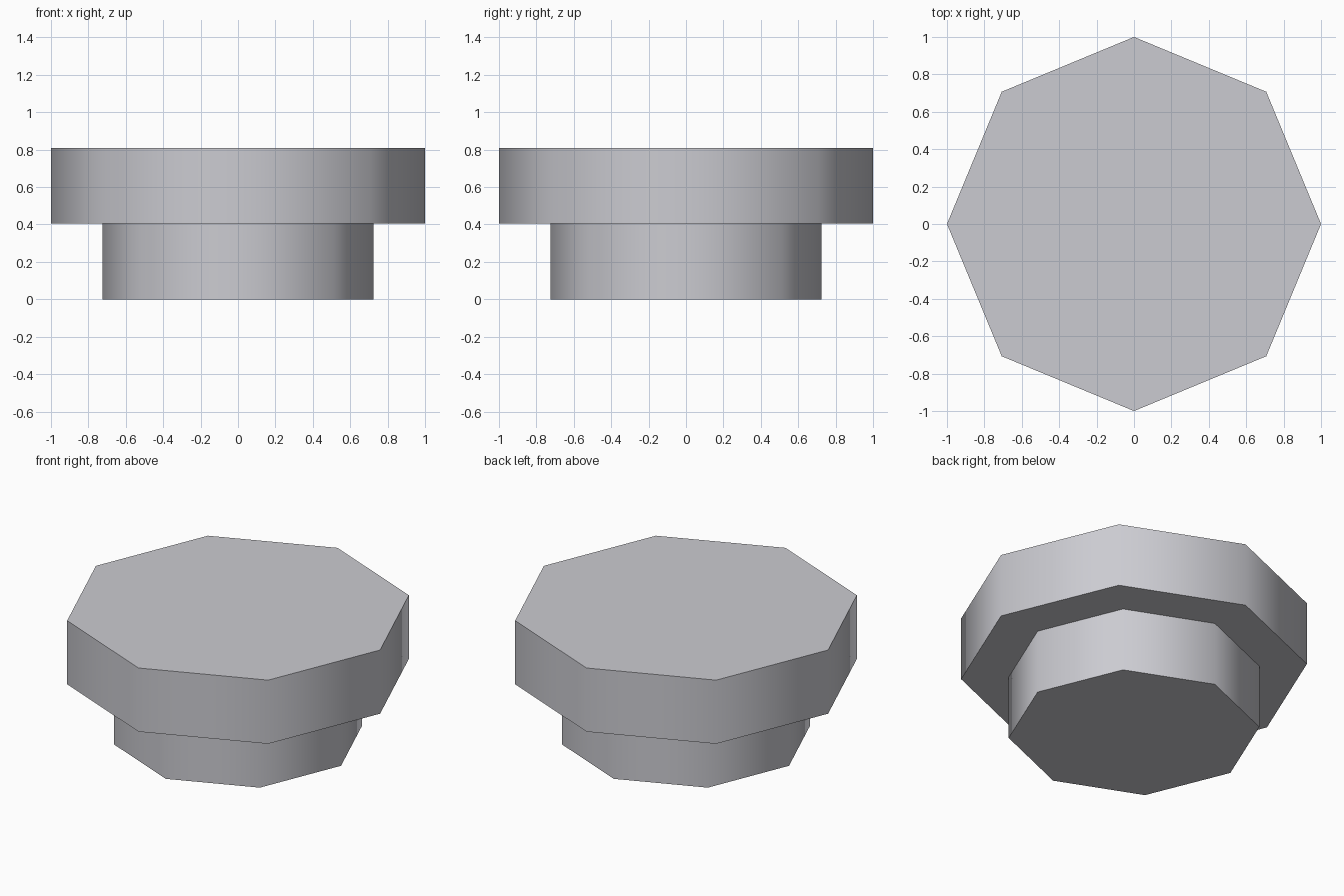
import bpy
import math

cube = bpy.data.objects.get("Cube")
if cube:
    bpy.data.objects.remove(cube, do_unlink=True)

# Single light grey material
COLOUR = (0.60, 0.60, 0.64, 1.0)
grey = bpy.data.materials.new("light_grey")
grey.use_nodes = True
grey.diffuse_color = COLOUR
for node in grey.node_tree.nodes:
    if node.type == "BSDF_PRINCIPLED":
        node.inputs["Base Color"].default_value = COLOUR


def octagonal_disc(name, radius, bottom, top):
    """Eight-sided disc with corners on the axes, soft sides and crisp rims."""
    bpy.ops.mesh.primitive_cylinder_add(
        vertices=8, radius=radius, depth=top - bottom,
        location=(0, 0, (bottom + top) / 2))
    disc = bpy.context.object
    disc.name = disc.data.name = name
    disc.data.materials.append(grey)
    bpy.ops.object.shade_smooth_by_angle(angle=math.radians(60))
    return disc


STEP = 0.405

# Narrow foot below, wide head above
octagonal_disc("foot", 0.725, 0, STEP)
octagonal_disc("head", 1.0, STEP, 2 * STEP)
